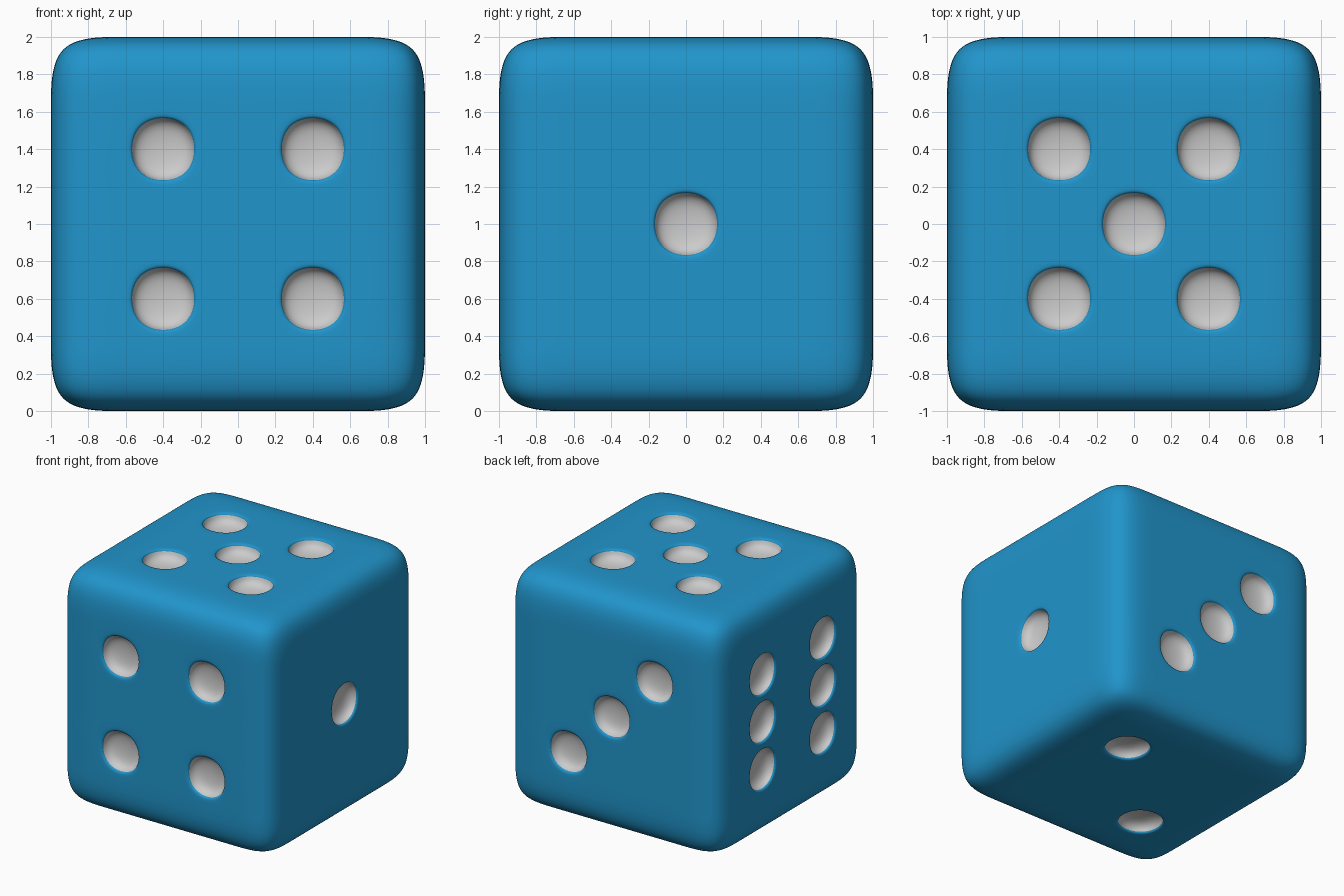
import bpy, bmesh
from mathutils import Vector

if "Cube" in bpy.data.objects:
    bpy.data.objects.remove(bpy.data.objects["Cube"])

def material(name, color):
    m = bpy.data.materials.new(name)
    m.diffuse_color = color
    m.use_nodes = True
    m.node_tree.nodes["Principled BSDF"].inputs["Base Color"].default_value = m.diffuse_color
    return m

# Pip centres per face, keyed by outward axis (index, sign)
S = 0.4
corners = [(a, b) for a in (-S, S) for b in (-S, S)]
PIPS = {
    (0, 1): [(0, 0)],                                         # right: one (y, z)
    (0, -1): [(y, z) for y in (-S, S) for z in (-S, 0, S)],   # left: six
    (1, -1): corners,                                         # front: four (x, z)
    (1, 1): [(S, -S), (0, 0), (-S, S)],                       # back: three
    (2, 1): corners + [(0, 0)],                               # top: five (x, y)
    (2, -1): [(S, S), (-S, -S)],                              # bottom: two
}

# Cube cut into a 5 x 5 grid on each side
bm = bmesh.new()
bmesh.ops.create_cube(bm, size=2)
bmesh.ops.subdivide_edges(bm, edges=bm.edges[:], cuts=4, use_grid_fill=True)

targets = []
for (axis, sign), spots in PIPS.items():
    for a, b in spots:
        c = [a, b]
        c.insert(axis, sign)
        targets.append(Vector(c))
pip_faces = [f for f in bm.faces
             if any((f.calc_center_median() - t).length < 0.05 for t in targets)]

# Pips: rim inset, then a sunken grey dish
bmesh.ops.inset_individual(bm, faces=pip_faces, thickness=0.025, depth=0)
walls = bmesh.ops.inset_individual(bm, faces=pip_faces, thickness=0.035, depth=-0.1)["faces"]
for f in pip_faces + walls:
    f.material_index = 1
for f in bm.faces:
    f.smooth = True
bmesh.ops.translate(bm, verts=bm.verts[:], vec=(0, 0, 1))

mesh = bpy.data.meshes.new("die")
bm.to_mesh(mesh)
bm.free()
die = bpy.data.objects.new("die", mesh)
bpy.context.collection.objects.link(die)
mesh.materials.append(material("blue", (0.015, 0.30, 0.60, 1)))
mesh.materials.append(material("pip_grey", (0.6, 0.6, 0.6, 1)))

# Rounded edges and round pips from subdivision
sub = die.modifiers.new("rounding", 'SUBSURF')
sub.levels = sub.render_levels = 4
